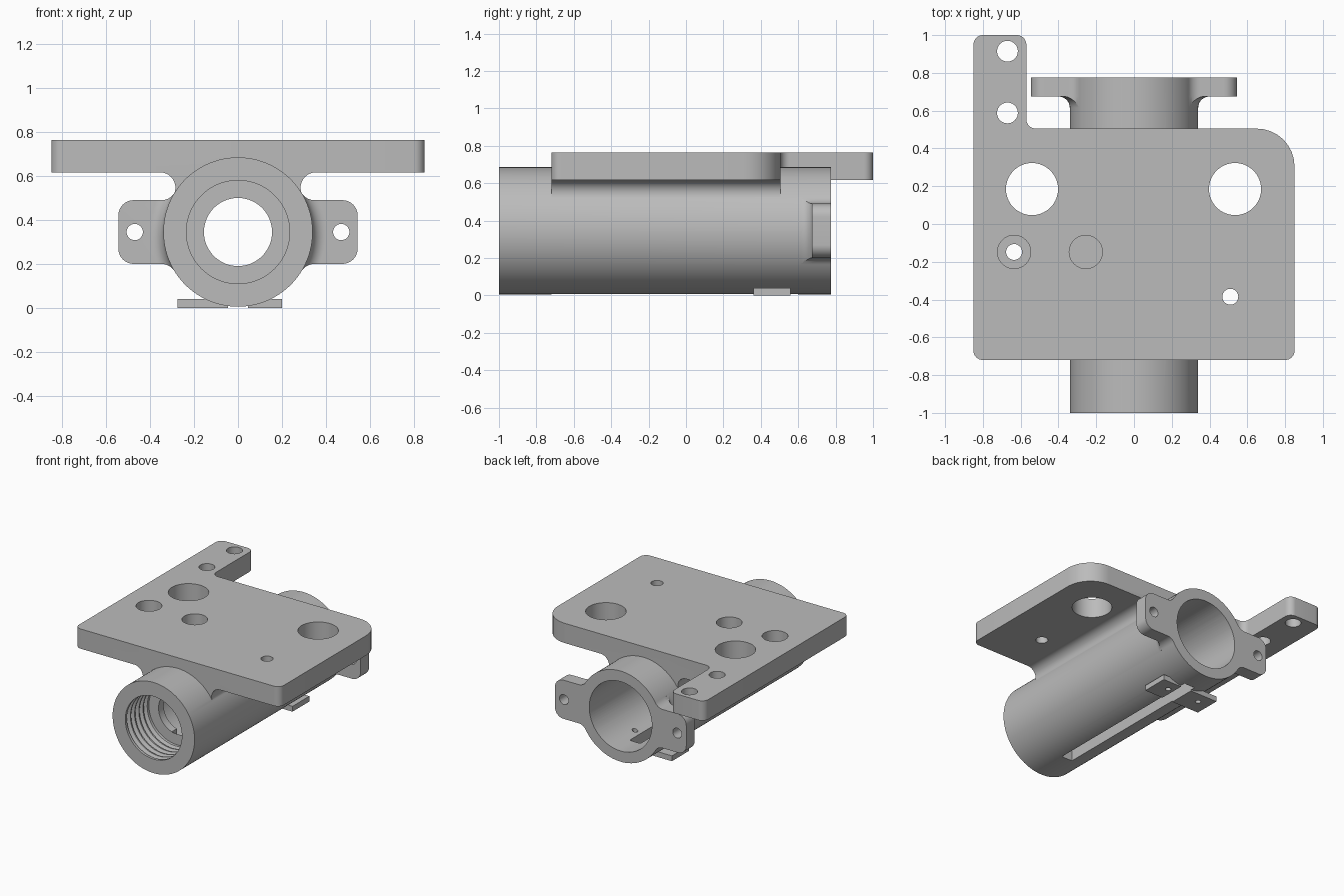
import bpy, bmesh, math
from mathutils import Vector

cube = bpy.data.objects.get("Cube")
if cube:
    bpy.data.objects.remove(cube, do_unlink=True)

gray = bpy.data.materials.new("plain_gray")
gray.use_nodes = True
color = (0.5, 0.5, 0.5, 1)
gray.diffuse_color = color
gray.node_tree.nodes["Principled BSDF"].inputs["Base Color"].default_value = color

AXIS_Z = 0.345
TUBE_R = 0.34
BACK = 0.775


def add(name, bm):
    bmesh.ops.recalc_face_normals(bm, faces=bm.faces)
    mesh = bpy.data.meshes.new(name)
    bm.to_mesh(mesh)
    bm.free()
    mesh.materials.append(gray)
    obj = bpy.data.objects.new(name, mesh)
    bpy.context.collection.objects.link(obj)
    return obj


def prism(name, pts, lo, hi, axis="z"):
    """Extrude a 2D outline along z, or along y for an x-z outline."""
    place = (lambda a, b, h: (a, b, h)) if axis == "z" else (lambda a, b, h: (a, h, b))
    bm = bmesh.new()
    low = [bm.verts.new(place(a, b, lo)) for a, b in pts]
    high = [bm.verts.new(place(a, b, hi)) for a, b in pts]
    bm.faces.new(low)
    bm.faces.new(high)
    for i in range(len(pts)):
        j = (i + 1) % len(pts)
        bm.faces.new((low[i], low[j], high[j], high[i]))
    return add(name, bm)


def arc(cx, cy, r, start, end, n=10):
    angles = [math.radians(start + (end - start) * i / n) for i in range(n + 1)]
    return [(cx + r * math.cos(a), cy + r * math.sin(a)) for a in angles]


def circle(cx, cy, r, n=40):
    return arc(cx, cy, r, 0, 360, n)[:-1]


def rect(x0, x1, y0, y1):
    return [(x0, y0), (x1, y0), (x1, y1), (x0, y1)]


def rounded(corners, n=8):
    """Round every (x, y, radius) corner of a right-angled outline."""
    out = []
    for i, (x, y, r) in enumerate(corners):
        p = Vector((x, y))
        u = (Vector(corners[i - 1][:2]) - p).normalized() * r
        v = (Vector(corners[(i + 1) % len(corners)][:2]) - p).normalized() * r
        for k in range(n + 1):
            t = math.pi / 2 * k / n
            out.append(tuple(p + u * (1 - math.sin(t)) + v * (1 - math.cos(t))))
    return out


def lathe(name, profile, n=96):
    """Revolve a closed (radius, y) profile around the tube axis."""
    bm = bmesh.new()
    verts = [bm.verts.new((r, y, AXIS_Z)) for r, y in profile]
    edges = [bm.edges.new((verts[i - 1], verts[i])) for i in range(len(verts))]
    bmesh.ops.spin(bm, geom=verts + edges, cent=(0, 0, AXIS_Z), axis=(0, 1, 0),
                   angle=math.tau, steps=n, use_duplicate=False)
    bmesh.ops.remove_doubles(bm, verts=bm.verts, dist=1e-5)
    bmesh.ops.dissolve_degenerate(bm, edges=bm.edges, dist=1e-5)
    return add(name, bm)


def combine(target, other, operation):
    mod = target.modifiers.new("combine", "BOOLEAN")
    mod.operation = operation
    mod.solver = "EXACT"
    mod.object = other
    bpy.context.view_layer.objects.active = target
    bpy.ops.object.modifier_apply(modifier=mod.name)
    bpy.data.objects.remove(other, do_unlink=True)


# Tube
body = lathe("mounting_body", [(0, -1), (TUBE_R, -1), (TUBE_R, BACK), (0, BACK)])

# Top plate with its rear arm
plate = prism("top_plate", rounded([
    (-0.85, -0.72, 0.05), (0.85, -0.72, 0.05), (0.85, 0.505, 0.2),
    (-0.57, 0.505, 0.05), (-0.57, 1, 0.05), (-0.85, 1, 0.05)]), 0.617, 0.765)

# Filleted web between plate and tube
side = [(0.355, 0.64)] + arc(0.355, 0.547, 0.07, 90, 210)
web = prism("web", side + [(-x, z) for x, z in reversed(side)], -0.72, 0.505, "y")

# Rear flange with two ears, blended into the tube
quarter = arc(0.475, 0.42, 0.07, 0, 90) + arc(0.349, 0.56, 0.07, 270, 211)
half = quarter + [(-x, z) for x, z in reversed(quarter)]
outline = half + [(x, 2 * AXIS_Z - z) for x, z in reversed(half)]
flange = prism("rear_flange", outline, 0.675, BACK, "y")
blend = lathe("flange_blend", [(0.3, 0.7), (0.3, 0.615)]
              + arc(0.4, 0.615, 0.06, 180, 90) + [(0.4, 0.7)])
combine(blend, prism("blend_limit", outline, 0.55, 0.72, "y"), "INTERSECT")

# Small plate under the tube
foot = prism("lower_plate", rect(-0.275, 0.2, 0.36, 0.56), 0, 0.04)

for part in (web, plate, flange, blend, foot):
    combine(body, part, "UNION")

# Threaded front mouth, shoulder and wide rear bore
bore = [(0, -1.1), (0.235, -1.1)]
for i in range(5):
    y = -0.98 + i * 0.05
    bore += [(0.235, y), (0.262, y + 0.015), (0.262, y + 0.025), (0.235, y + 0.04)]
bore += [(0.235, -0.72), (0.155, -0.72), (0.155, -0.66), (0.26, -0.66), (0.26, 0.9), (0, 0.9)]
cutters = [lathe("bore", bore)]

# Holes in the top plate: x, y, radius, bottom
for x, y, r, bottom in [
        (-0.54, 0.185, 0.138, 0.5), (0.535, 0.185, 0.138, 0.5),
        (-0.67, 0.915, 0.055, 0.5), (-0.67, 0.588, 0.055, 0.5),
        (-0.635, -0.148, 0.088, 0.665), (-0.635, -0.148, 0.042, 0.5),
        (-0.255, -0.148, 0.088, 0.665), (0.51, -0.385, 0.042, 0.5)]:
    cutters.append(prism("plate_hole", circle(x, y, r), bottom, 0.9))

# Ear holes, bottom slot and lower plate holes
for s in (-1, 1):
    cutters.append(prism("ear_hole", circle(s * 0.47, AXIS_Z, 0.037), 0.55, 0.9, "y"))
cutters.append(prism("slot", rect(-0.045, 0.045, -0.72, 0.6), -0.1, 0.2))
for x in (0.09, -0.18):
    cutters.append(prism("foot_hole", circle(x, 0.475, 0.02, 20), -0.1, 0.2))

for cutter in cutters:
    combine(body, cutter, "DIFFERENCE")

# Smooth curved walls, keep edges sharp
bpy.ops.object.select_all(action="DESELECT")
body.select_set(True)
bpy.context.view_layer.objects.active = body
bpy.ops.object.shade_smooth_by_angle(angle=math.radians(30))
